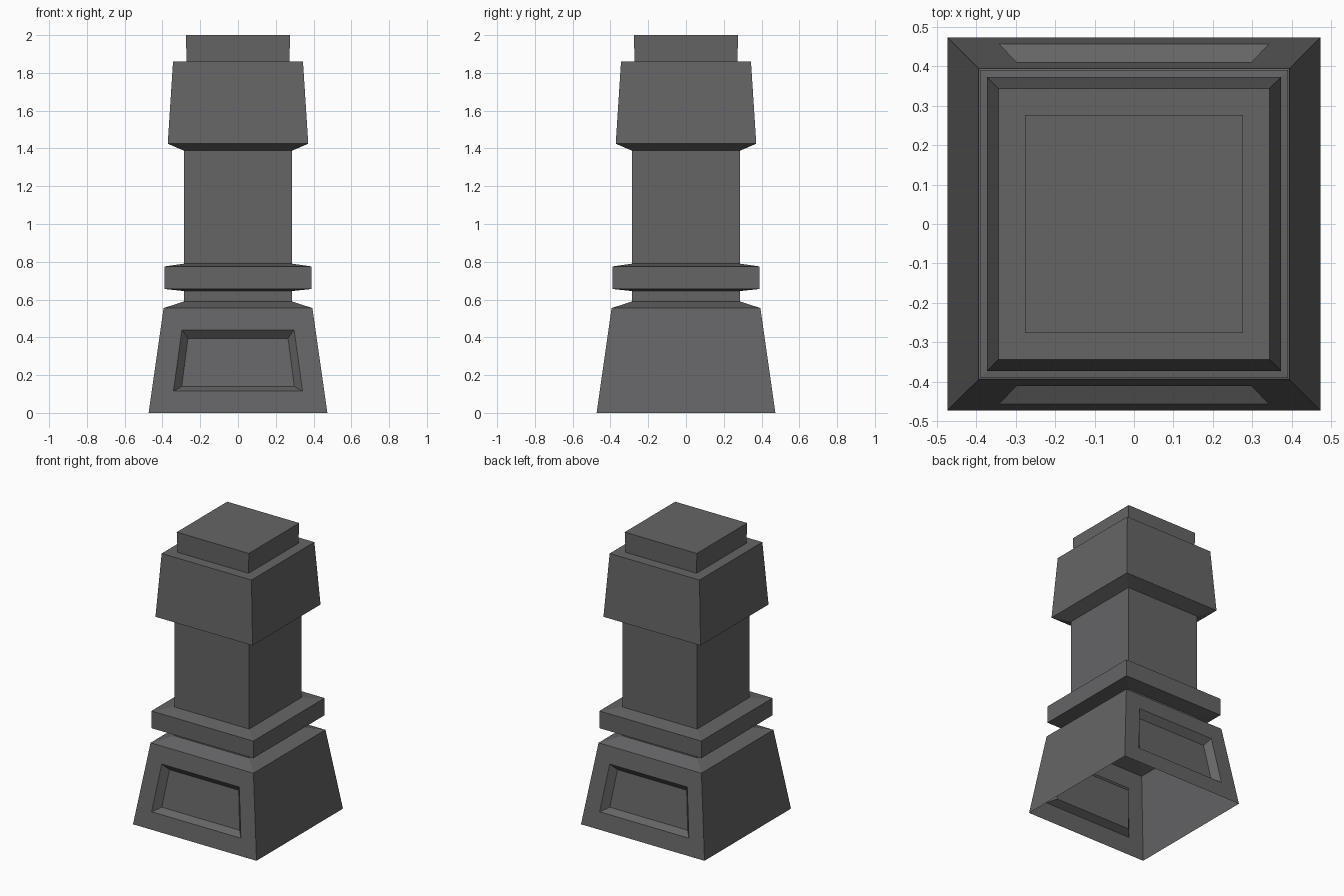
import bpy, bmesh

if "Cube" in bpy.data.objects:
    bpy.data.objects.remove(bpy.data.objects["Cube"])

stone = bpy.data.materials.new("dark grey stone")
stone.diffuse_color = (0.13, 0.13, 0.134, 1)
stone.use_nodes = True
stone.node_tree.nodes["Principled BSDF"].inputs["Base Color"].default_value = stone.diffuse_color


def square(bm, half, z):
    return [bm.verts.new((sx * half, sy * half, z))
            for sx, sy in ((-1, -1), (1, -1), (1, 1), (-1, 1))]


def bridge(bm, low, high, skip=()):
    for i in range(4):
        if i not in skip:
            j = (i + 1) % 4
            bm.faces.new((low[i], low[j], high[j], high[i]))


def finish(bm, name):
    mesh = bpy.data.meshes.new(name)
    bm.to_mesh(mesh)
    bm.free()
    mesh.materials.append(stone)
    obj = bpy.data.objects.new(name, mesh)
    bpy.context.collection.objects.link(obj)


def square_loft(name, profile, cap=False):
    bm = bmesh.new()
    rings = [square(bm, h, z) for h, z in profile]
    for low, high in zip(rings, rings[1:]):
        bridge(bm, low, high)
    if cap:
        bm.faces.new(rings[-1])
    finish(bm, name)


# Tapered plinth, open underneath, with recessed front and back panels
B, T, H = 0.473, 0.394, 0.555


def wall_y(z):
    return B + (T - B) * z / H


bm = bmesh.new()
low, high, neck = square(bm, B, 0), square(bm, T, H), square(bm, 0.285, 0.59)
bridge(bm, low, high, skip=(0, 2))
bridge(bm, high, neck)
for s, a, b in ((-1, 0, 1), (1, 2, 3)):
    def panel(x_low, z_low, x_high, z_high, depth):
        return [bm.verts.new((-s * x * k, s * (wall_y(z) - depth), z))
                for x, z, k in ((x_low, z_low, -1), (x_low, z_low, 1),
                                (x_high, z_high, 1), (x_high, z_high, -1))]
    wall = [low[a], low[b], high[b], high[a]]
    rim = panel(0.342, 0.115, 0.297, 0.44, 0)
    floor = panel(0.298, 0.14, 0.265, 0.395, 0.045)
    bridge(bm, wall, rim)
    bridge(bm, rim, floor)
    bm.faces.new(floor)
finish(bm, "plinth")

# Stacked square sections above the plinth
square_loft("collar", [(0.285, 0.59), (0.285, 0.645), (0.39, 0.656),
                       (0.39, 0.775), (0.285, 0.79)])
square_loft("shaft", [(0.285, 0.79), (0.285, 1.388)])
square_loft("capital", [(0.285, 1.388), (0.372, 1.425),
                        (0.344, 1.86), (0.272, 1.86)])
square_loft("top_block", [(0.272, 1.86), (0.276, 2.0)], cap=True)
